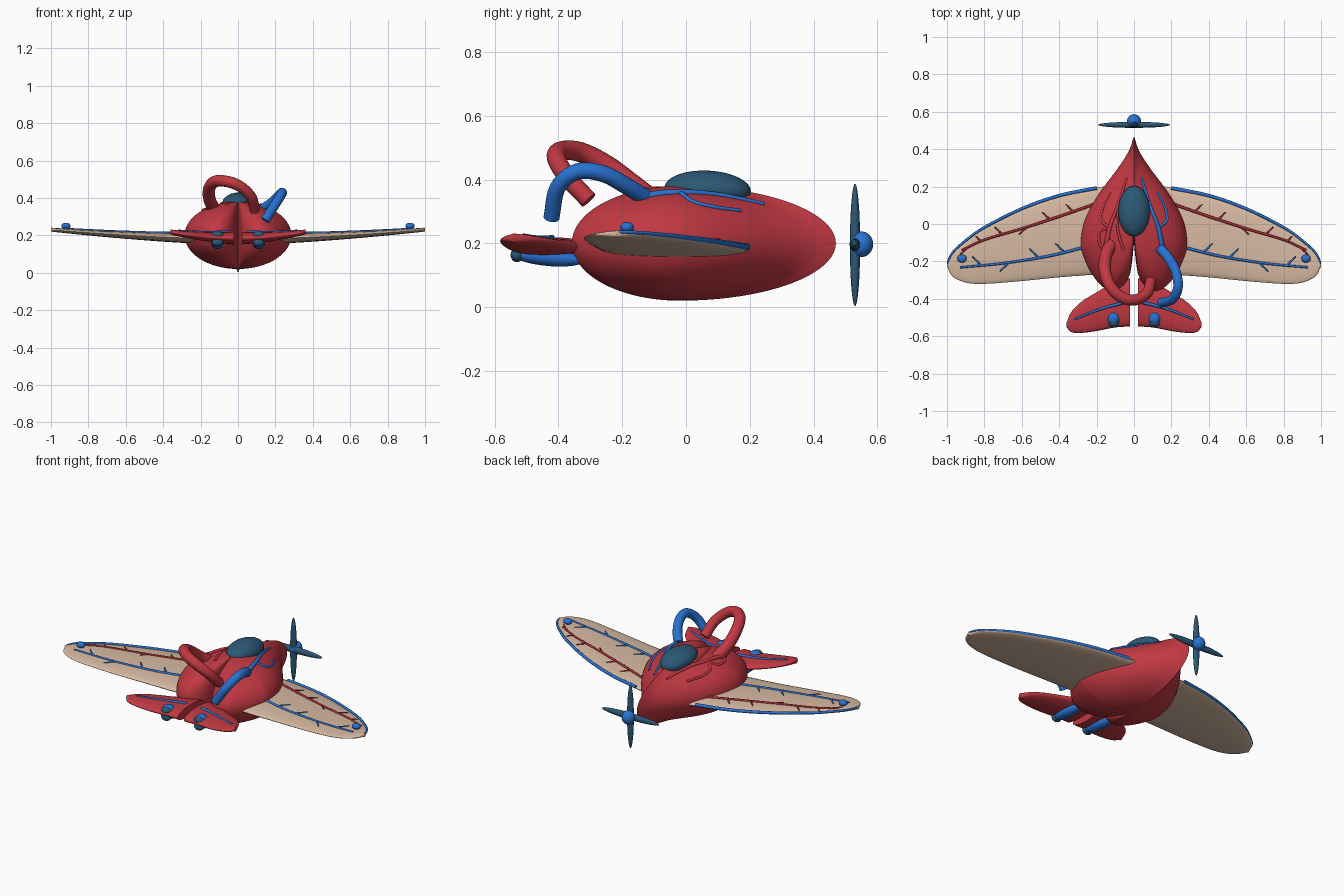
import bpy, bmesh, math
from mathutils import Vector
from mathutils.bvhtree import BVHTree

if "Cube" in bpy.data.objects:
    bpy.data.objects.remove(bpy.data.objects["Cube"])


def material(name, rgb):
    m = bpy.data.materials.new(name)
    m.diffuse_color = (*rgb, 1)
    m.use_nodes = True
    m.node_tree.nodes["Principled BSDF"].inputs["Base Color"].default_value = m.diffuse_color
    return m


RED = material("heart red", (0.54, 0.04, 0.055))
BLUE = material("vein blue", (0.022, 0.17, 0.65))
TEAL = material("dark teal", (0.025, 0.10, 0.18))
TAN = material("wing tan", (0.68, 0.49, 0.36))
DARK = material("artery red", (0.36, 0.022, 0.032))


def spline(pts, n=6):
    """Catmull-Rom through the given points."""
    p = [Vector(q) for q in pts]
    p = [p[0] * 2 - p[1]] + p + [p[-1] * 2 - p[-2]]
    out = []
    for i in range(1, len(p) - 2):
        a, b, c, d = p[i - 1:i + 3]
        for k in range(n):
            t = k / n
            out.append(0.5 * (2 * b + (c - a) * t + (2 * a - 5 * b + 4 * c - d) * t * t
                              + (3 * b - a - 3 * c + d) * t ** 3))
    return out + [p[-2]]


def finish(ob, mat, angle=50):
    ob.data.materials.clear()
    ob.data.materials.append(mat)
    bpy.ops.object.select_all(action='DESELECT')
    ob.select_set(True)
    bpy.context.view_layer.objects.active = ob
    bpy.ops.object.shade_smooth_by_angle(angle=math.radians(angle))
    return ob


def loft(name, rings, mat, angle=50):
    """Skin closed rings of equal length and cap both ends."""
    bm = bmesh.new()
    rows = [[bm.verts.new(v) for v in r] for r in rings]
    for a, b in zip(rows, rows[1:]):
        for i in range(len(a)):
            j = (i + 1) % len(a)
            bm.faces.new((a[i], a[j], b[j], b[i]))
    bm.faces.new(rows[0][::-1])
    bm.faces.new(rows[-1])
    bmesh.ops.recalc_face_normals(bm, faces=bm.faces)
    me = bpy.data.meshes.new(name)
    bm.to_mesh(me)
    bm.free()
    ob = bpy.data.objects.new(name, me)
    bpy.context.collection.objects.link(ob)
    return finish(ob, mat, angle)


def ball(name, loc, size, mat, rot=(0, 0, 0)):
    bpy.ops.mesh.primitive_uv_sphere_add(segments=32, ring_count=16, location=loc, rotation=rot)
    ob = bpy.context.object
    ob.name = name
    ob.scale = size
    return finish(ob, mat)


def tubes(name, paths, mat, sides=3):
    """paths: list of (points, start radius, end radius)."""
    cu = bpy.data.curves.new(name, 'CURVE')
    cu.dimensions = '3D'
    cu.bevel_depth = 1
    cu.bevel_resolution = sides
    cu.use_fill_caps = True
    for pts, r0, r1 in paths:
        s = cu.splines.new('POLY')
        s.points.add(len(pts) - 1)
        for i, p in enumerate(pts):
            s.points[i].co = (*p, 1)
            s.points[i].radius = r0 + (r1 - r0) * i / (len(pts) - 1)
    ob = bpy.data.objects.new(name, cu)
    bpy.context.collection.objects.link(ob)
    bpy.ops.object.select_all(action='DESELECT')
    ob.select_set(True)
    bpy.context.view_layer.objects.active = ob
    bpy.ops.object.convert(target='MESH')
    return finish(bpy.context.object, mat)


def on_top(ob, pts):
    """Drop x,y points on to the top of a part."""
    tree = BVHTree.FromPolygons([v.co for v in ob.data.vertices],
                                [p.vertices[:] for p in ob.data.polygons])
    hits = [tree.ray_cast(Vector((p[0], p[1], 2)), Vector((0, 0, -1)))[0] for p in pts]
    return [h for h in hits if h]


def blade(name, stations, side, zfun, tfun, mat):
    """Wing-like surface: stations hold x, leading y, trailing y."""
    rings = []
    for x, lead, trail in spline(stations, 5):
        x = min(x, stations[-1][0])
        c, h = (lead + trail) / 2, max((lead - trail) / 2, 0.004)
        rings.append([(side * x, c + h * math.cos(a), zfun(x) + tfun(x) * math.sin(a))
                      for a in [2 * math.pi * k / 28 for k in range(28)]])
    return loft(name, rings, mat, 60)


# Heart-shaped fuselage: scaled heart outlines stacked in height
half = [(0, -0.10), (0.010, -0.2), (0.026, -0.28), (0.065, -0.335), (0.12, -0.358), (0.18, -0.325),
        (0.235, -0.25), (0.275, -0.16), (0.285, -0.10), (0.27, 0), (0.225, 0.1),
        (0.16, 0.2), (0.085, 0.3), (0.028, 0.39), (0, 0.47)]
right = spline([(x, y, 0) for x, y in half], 5)
outline = right + [Vector((-p.x, p.y, 0)) for p in right[-2:0:-1]]
rings = []
for k in range(41):
    a = math.radians(-89 + 178 * k / 40)
    s = math.cos(a)
    rings.append([(p.x * s, -0.02 + (p.y + 0.02) * s, 0.2 + 0.18 * math.sin(a)) for p in outline])
body = loft("heart_fuselage", rings, RED, 60)

# Canopy
ball("canopy", (0, 0.068, 0.368), (0.085, 0.136, 0.06), TEAL, (-0.05, 0, 0))

# Propeller
ball("propeller_hub", (0, 0.55, 0.197), (0.037, 0.037, 0.04), BLUE)
ball("propeller_blade_horizontal", (0, 0.53, 0.195), (0.192, 0.016, 0.02), TEAL)
ball("propeller_blade_vertical", (0, 0.53, 0.195), (0.02, 0.016, 0.192), TEAL)

# Wings and tail with their veins
wing = [(0.1, 0.205, -0.265), (0.2, 0.195, -0.27), (0.4, 0.155, -0.285), (0.6, 0.085, -0.305),
        (0.8, -0.015, -0.32), (0.9, -0.085, -0.313), (0.97, -0.15, -0.28), (1.0, -0.21, -0.225)]
tail = [(0.022, -0.29, -0.548), (0.1, -0.31, -0.553), (0.2, -0.365, -0.572),
        (0.28, -0.415, -0.582), (0.335, -0.47, -0.578), (0.362, -0.53, -0.55)]
wing_z = lambda x: 0.18 + 0.05 * x ** 1.7
wing_t = lambda x: 0.034 - 0.024 * x


def branched(ob, side, pts, r, forward, size):
    """A vein on a surface with short side twigs."""
    line = spline([(x, y, 0) for x, y in pts], 8)
    put = lambda ps: on_top(ob, [(side * p[0], p[1]) for p in ps])
    out = [(put(line), r, r * 0.7)]
    for i in range(5, len(line) - 2, 5):
        sgn = forward if (i // 5) % 3 else -forward
        twig = [line[i] + Vector((size * t, sgn * size * t, 0)) for t in (0, 0.35, 0.7, 1)]
        out.append((put(twig), r * 0.75, r * 0.35))
    return out


for side, tag in ((-1, "left"), (1, "right")):
    w = blade(tag + "_wing", wing, side, wing_z, wing_t, TAN)
    edge = [(side * min(p.x, 0.995), p.y - 0.003, wing_z(p.x) + 0.006)
            for p in spline(wing[1:], 5)]
    tubes(tag + "_wing_edge_vein", [(edge, 0.01, 0.005)], BLUE)
    tubes(tag + "_wing_artery", branched(w, side, [(0.2, 0.11), (0.4, 0.04), (0.6, -0.025),
          (0.8, -0.085), (0.92, -0.14)], 0.008, 1, 0.04), DARK)
    tubes(tag + "_wing_vein", branched(w, side, [(0.25, -0.12), (0.45, -0.17), (0.7, -0.21),
          (0.93, -0.232)], 0.008, 1, 0.05), BLUE)
    ball(tag + "_wing_light", (side * 0.92, -0.185, 0.25), (0.025, 0.022, 0.017), BLUE)

    t = blade(tag + "_tail", tail, side, lambda x: 0.185 + 0.25 * x * x,
              lambda x: 0.035 - 0.06 * x, RED)
    tubes(tag + "_tail_vein", [(on_top(t, [(side * p.x, p.y) for p in spline(
        [(0.05, -0.42, 0), (0.18, -0.455, 0), (0.32, -0.51, 0)])]), 0.009, 0.005)], BLUE)

    # Exhaust pods above and below the tail
    ball(tag + "_lower_pod", (side * 0.11, -0.435, 0.157), (0.034, 0.115, 0.028), BLUE,
         (-0.1, 0, 0))
    for z, part in ((0.2, "upper"), (0.163, "lower")):
        ball(f"{tag}_{part}_nozzle", (side * 0.11, -0.53, z), (0.03, 0.02, 0.022), TEAL)
    ball(tag + "_upper_pod", (side * 0.11, -0.505, 0.2), (0.033, 0.036, 0.027), BLUE)

# Great vessels on top
tubes("red_vessel", [(spline([(-0.12, -0.10, 0.33), (-0.15, -0.17, 0.385), (-0.155, -0.25, 0.445),
      (-0.125, -0.335, 0.487), (-0.06, -0.395, 0.488), (0.01, -0.405, 0.462),
      (0.07, -0.37, 0.405), (0.09, -0.305, 0.335)], 8), 0.034, 0.028)], RED, 8)
tubes("blue_vessel", [(spline([(0.14, -0.13, 0.345), (0.19, -0.19, 0.382), (0.225, -0.26, 0.418),
      (0.235, -0.34, 0.425), (0.205, -0.402, 0.375), (0.145, -0.422, 0.28)], 8),
      0.027, 0.025)], BLUE, 8)

# Coronary veins lying on the fuselage
main = [(0.155, -0.15, 0), (0.13, -0.02, 0), (0.085, 0.1, 0), (0.04, 0.245, 0)]
fork = [(0.13, -0.02, 0), (0.175, 0.02, 0), (0.165, 0.09, 0), (0.125, 0.17, 0)]
back = [(0.055, -0.14, 0), (0.075, -0.08, 0), (0.09, 0, 0), (0.085, 0.1, 0)]
outer = [(0.15, -0.15, 0), (0.185, -0.1, 0), (0.18, -0.04, 0), (0.13, -0.02, 0)]
for side, name, mat, lines in ((1, "blue_coronary_vein", BLUE, (main, fork)),
                               (-1, "red_coronary_artery", RED, (main, fork, back, outer))):
    tubes(name, [(on_top(body, [(side * p.x, p.y) for p in spline(l)]),
                  0.014 if l is main else 0.008, 0.006) for l in lines], mat)
